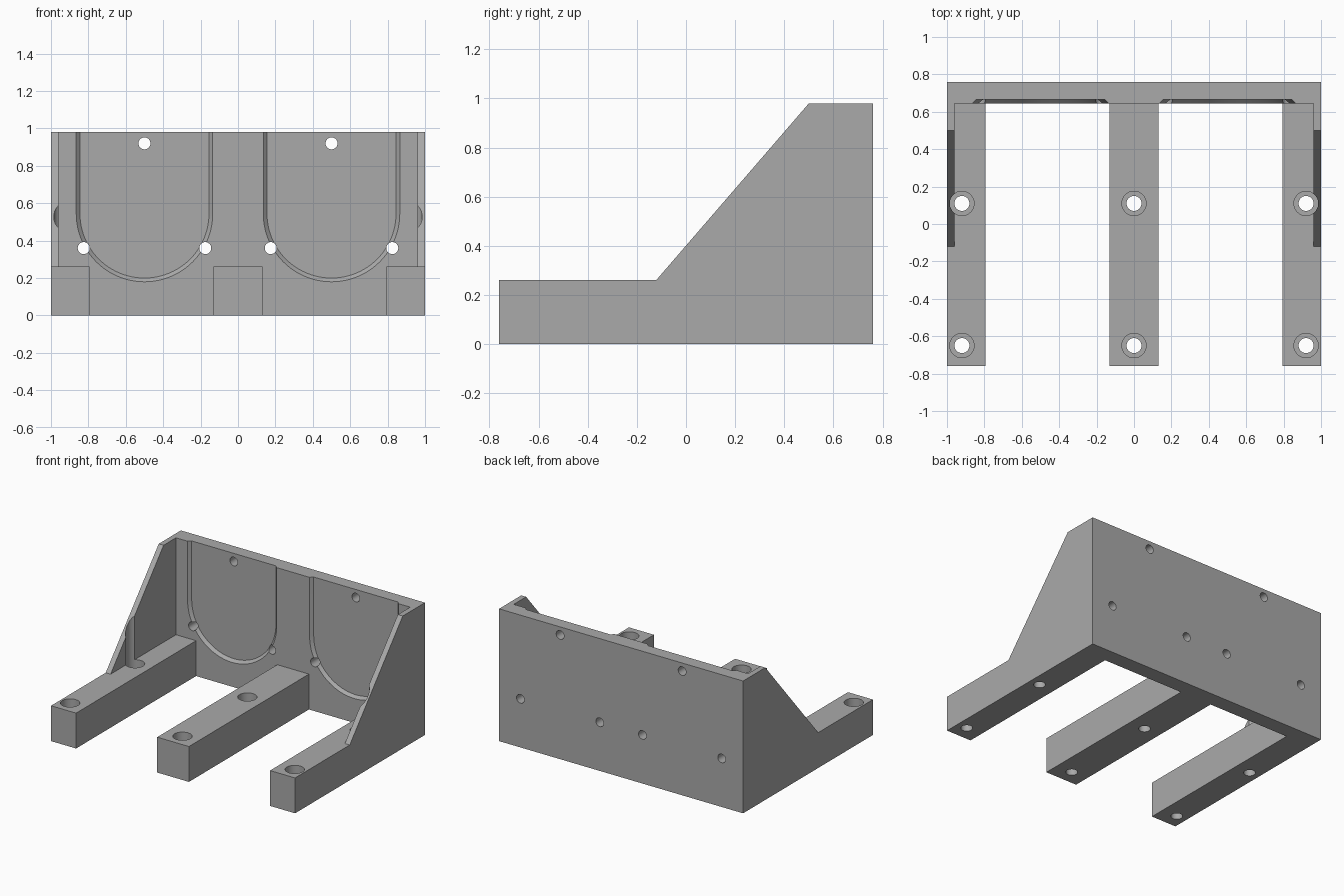
import bpy, bmesh, math
from mathutils import Vector

if "Cube" in bpy.data.objects:
    bpy.data.objects.remove(bpy.data.objects["Cube"], do_unlink=True)

# Overall sizes
W, BACK, HEIGHT = 1.0, 0.76, 0.98
PLATE_FRONT, RAIL_TOP, WALL = 0.645, 0.262, 0.04

grey = bpy.data.materials.new("plain_grey")
grey.use_nodes = True
grey.diffuse_color = (0.4, 0.4, 0.4, 1)
grey.node_tree.nodes["Principled BSDF"].inputs["Base Color"].default_value = (0.4, 0.4, 0.4, 1)


def loft(name, ring_a, ring_b):
    """Solid between two matching rings of points."""
    bm = bmesh.new()
    a = [bm.verts.new(p) for p in ring_a]
    b = [bm.verts.new(p) for p in ring_b]
    bm.faces.new(a)
    bm.faces.new(b[::-1])
    for i in range(len(a)):
        j = (i + 1) % len(a)
        bm.faces.new((a[i], b[i], b[j], a[j]))
    bmesh.ops.recalc_face_normals(bm, faces=bm.faces)
    mesh = bpy.data.meshes.new(name)
    bm.to_mesh(mesh)
    bm.free()
    obj = bpy.data.objects.new(name, mesh)
    mesh.materials.append(grey)
    bpy.context.collection.objects.link(obj)
    return obj


def box(name, x0, x1, y0, y1, z0, z1):
    ring = [(x0, y0), (x1, y0), (x1, y1), (x0, y1)]
    return loft(name, [(x, y, z0) for x, y in ring], [(x, y, z1) for x, y in ring])


def cylinder(name, start, end, radius, sides=48):
    start, end = Vector(start), Vector(end)
    axis = (end - start).normalized()
    u = axis.orthogonal().normalized()
    v = axis.cross(u)
    turn = [2 * math.pi * i / sides for i in range(sides)]
    offs = [radius * (u * math.cos(t) + v * math.sin(t)) for t in turn]
    return loft(name, [start + o for o in offs], [end + o for o in offs])


def combine(target, tool, operation):
    mod = target.modifiers.new(operation.lower(), "BOOLEAN")
    mod.operation, mod.solver, mod.object = operation, "EXACT", tool
    bpy.context.view_layer.objects.active = target
    bpy.ops.object.modifier_apply(modifier=mod.name)
    bpy.data.objects.remove(tool, do_unlink=True)


def u_ring(cx, y, r):
    """U outline, open at the top of the plate."""
    arc = [math.pi + math.pi * i / 48 for i in range(49)]
    pts = [(cx + r * math.cos(t), y, 0.545 + r * math.sin(t)) for t in arc]
    return [(cx - r, y, HEIGHT + 0.1)] + pts + [(cx + r, y, HEIGHT + 0.1)]


# Back plate
body = box("mounting_bracket", -W, W, PLATE_FRONT, BACK, 0, HEIGHT)

# Sloping side walls
profile = [(-BACK, 0), (BACK, 0), (BACK, HEIGHT), (0.5, HEIGHT),
           (-0.12, RAIL_TOP), (-BACK, RAIL_TOP)]
for s in (-1, 1):
    wall = loft("side_wall", [(s * W, y, z) for y, z in profile],
                [(s * (W - WALL), y, z) for y, z in profile])
    combine(body, wall, "UNION")

# Base rails
for x0, x1 in ((-W, -0.795), (-0.13, 0.13), (0.795, W)):
    combine(body, box("base_rail", x0, x1, -BACK, PLATE_FRONT + 0.05, 0, RAIL_TOP), "UNION")

# Chamfered round-bottomed pockets and plate screw holes
for cx in (-0.5, 0.5):
    pocket = loft("pocket_cutter", u_ring(cx, PLATE_FRONT - 0.02, 0.385),
                  u_ring(cx, PLATE_FRONT + 0.02, 0.345))
    combine(body, pocket, "DIFFERENCE")
    for dx, z in ((0, 0.92), (-0.325, 0.36), (0.325, 0.36)):
        drill = cylinder("plate_drill", (cx + dx, 0.55, z), (cx + dx, 0.9, z), 0.032)
        combine(body, drill, "DIFFERENCE")

# Counterbored rail holes, with head clearance up through the side walls
for x in (-0.92, 0, 0.92):
    for y in (-0.65, 0.11):
        combine(body, cylinder("rail_drill", (x, y, -0.1), (x, y, 0.5), 0.04), "DIFFERENCE")
        combine(body, cylinder("head_drill", (x, y, 0.13), (x, y, 1.2), 0.065), "DIFFERENCE")

# Smooth the bores, keep edges crisp
bpy.ops.object.select_all(action="DESELECT")
body.select_set(True)
bpy.context.view_layer.objects.active = body
bpy.ops.object.shade_smooth_by_angle(angle=math.radians(30))
